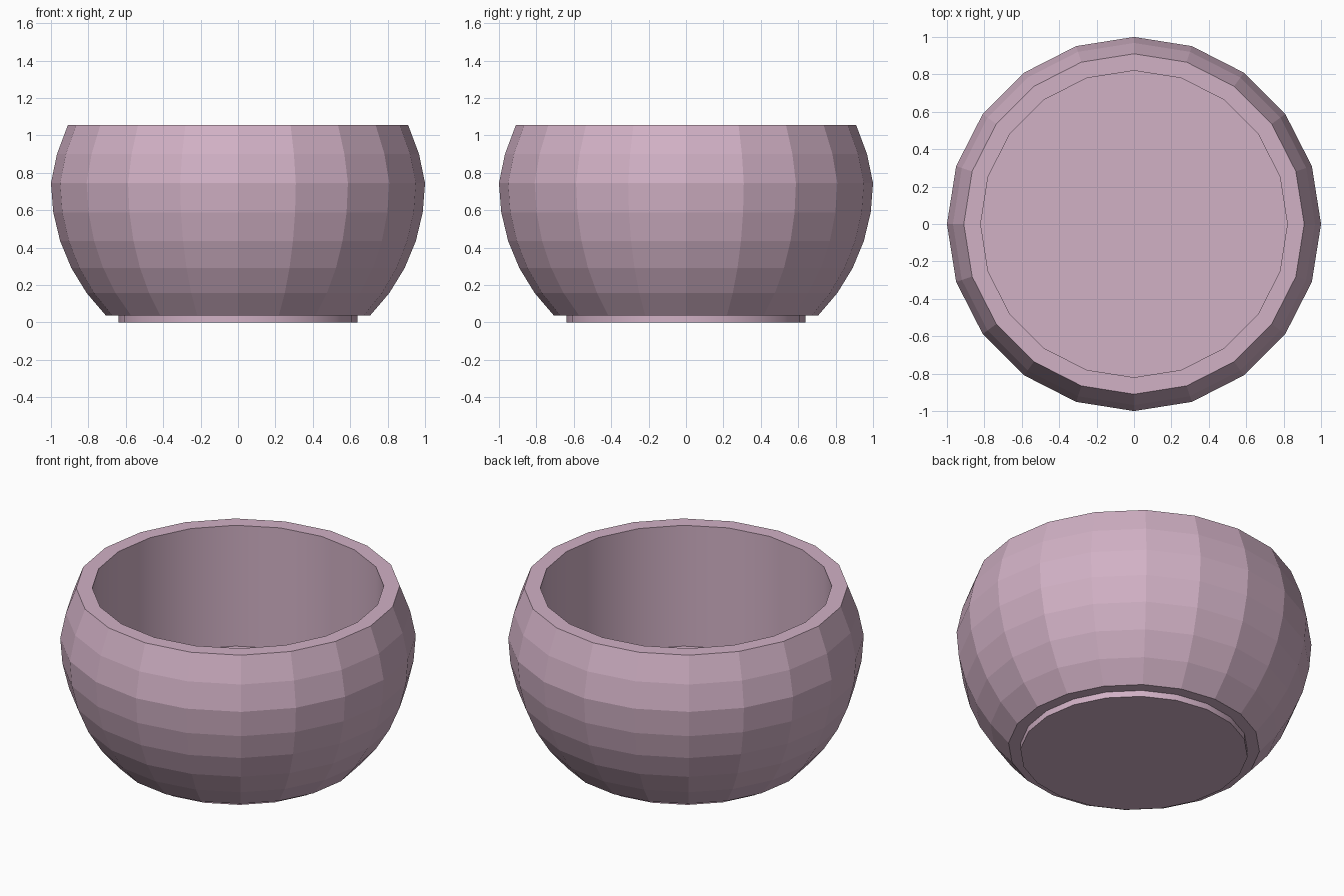
import bpy, bmesh, math

if "Cube" in bpy.data.objects:
    bpy.data.objects.remove(bpy.data.objects["Cube"])

SIDES = 20
clay = bpy.data.materials.new("dusty pink")
clay.diffuse_color = (0.64, 0.44, 0.56, 1)
clay.use_nodes = True
clay.node_tree.nodes["Principled BSDF"].inputs["Base Color"].default_value = clay.diffuse_color


def lathe(name, profile, smooth):
    """Spin (radius, z) points round z; cap both ends. smooth = band numbers shaded smooth."""
    bm = bmesh.new()
    rings = [[bm.verts.new((r * math.cos(2 * math.pi * i / SIDES),
                            r * math.sin(2 * math.pi * i / SIDES), z))
              for i in range(SIDES)] for r, z in profile]
    for b in range(len(rings) - 1):
        lo, hi = rings[b], rings[b + 1]
        for i in range(SIDES):
            j = (i + 1) % SIDES
            f = bm.faces.new((lo[i], lo[j], hi[j], hi[i]))
            f.smooth = b in smooth
    bm.faces.new(rings[0][::-1])
    bm.faces.new(rings[-1])
    # keep folds between bands crisp wherever a smooth band ends
    for e in bm.edges:
        if len({f.smooth for f in e.link_faces}) > 1:
            e.smooth = False
    me = bpy.data.meshes.new(name)
    bm.to_mesh(me)
    bm.free()
    me.materials.append(clay)
    ob = bpy.data.objects.new(name, me)
    bpy.context.collection.objects.link(ob)
    return ob


# faceted outer shell: lower part of a sphere, drawn in slightly to the rim
outer = [(math.cos(math.radians(9 * k)), 0.745 - math.sin(math.radians(9 * k)))
         for k in range(5, -1, -1)]
outer += [(0.968, 0.90), (0.91, 1.055)]
# straight smooth well inside
well = [(0.82, 1.055), (0.82, 0.305)]
lathe("bowl", outer + well, smooth={len(outer)})

# low foot ring under the bowl
lathe("foot", [(0.64, 0.0), (0.64, 0.04)], smooth={0})
